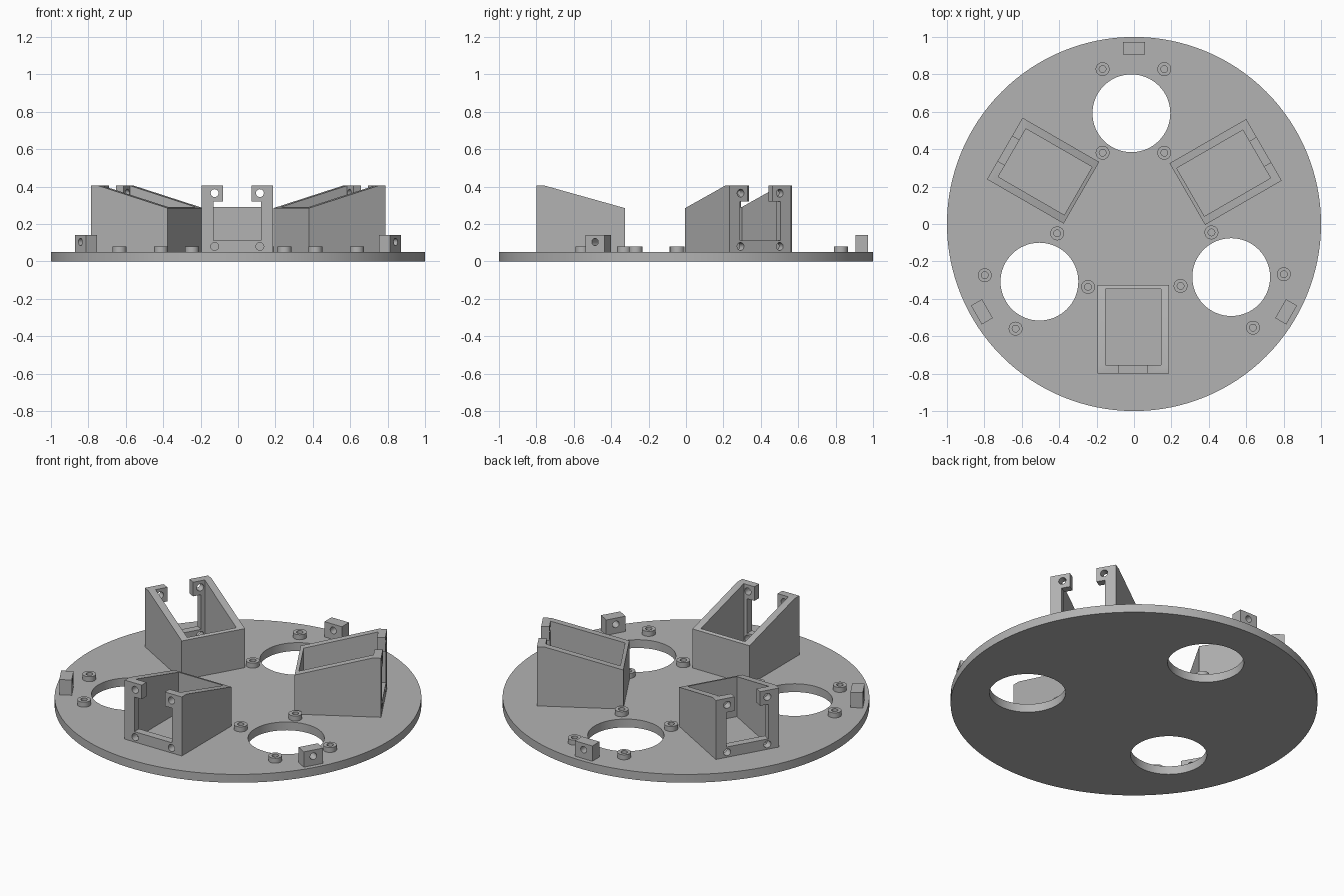
import bpy, bmesh, math
from mathutils import Matrix, Vector

if "Cube" in bpy.data.objects:
    bpy.data.objects.remove(bpy.data.objects["Cube"], do_unlink=True)

grey = bpy.data.materials.new("plain grey")
grey.use_nodes = True
colour = (0.45, 0.45, 0.45, 1)
grey.diffuse_color = colour
grey.node_tree.nodes["Principled BSDF"].inputs["Base Color"].default_value = colour

BASE_TOP = 0.05


def make_object(name, bm):
    bmesh.ops.recalc_face_normals(bm, faces=bm.faces)
    mesh = bpy.data.meshes.new(name)
    bm.to_mesh(mesh)
    bm.free()
    mesh.materials.append(grey)
    ob = bpy.data.objects.new(name, mesh)
    bpy.context.collection.objects.link(ob)
    return ob


def block(name, low, high):
    low, high = Vector(low), Vector(high)
    bm = bmesh.new()
    bmesh.ops.create_cube(bm, size=1)
    bmesh.ops.scale(bm, vec=high - low, verts=bm.verts)
    bmesh.ops.translate(bm, vec=(low + high) / 2, verts=bm.verts)
    return make_object(name, bm)


def cylinder(name, centre, radius, length, sides=32, along_y=False):
    bm = bmesh.new()
    bmesh.ops.create_cone(bm, cap_ends=True, segments=sides,
                          radius1=radius, radius2=radius, depth=length)
    if along_y:
        bmesh.ops.rotate(bm, matrix=Matrix.Rotation(math.pi / 2, 3, 'X'), verts=bm.verts)
    bmesh.ops.translate(bm, vec=centre, verts=bm.verts)
    return make_object(name, bm)


def side_profile(name, points, x0, x1):
    bm = bmesh.new()
    face = bm.faces.new([bm.verts.new((x0, y, z)) for y, z in points])
    ext = bmesh.ops.extrude_face_region(bm, geom=[face])
    moved = [g for g in ext["geom"] if isinstance(g, bmesh.types.BMVert)]
    bmesh.ops.translate(bm, vec=(x1 - x0, 0, 0), verts=moved)
    return make_object(name, bm)


def cut(ob, cutters):
    # Subtract every cutter, then discard it
    bpy.context.view_layer.objects.active = ob
    for cutter in cutters:
        mod = ob.modifiers.new("cut", 'BOOLEAN')
        mod.operation, mod.solver, mod.object = 'DIFFERENCE', 'EXACT', cutter
        bpy.ops.object.modifier_apply(modifier=mod.name)
        bpy.data.objects.remove(cutter, do_unlink=True)


def smooth(ob):
    bpy.ops.object.select_all(action='DESELECT')
    ob.select_set(True)
    bpy.context.view_layer.objects.active = ob
    bpy.ops.object.shade_smooth_by_angle(angle=math.radians(30))


def three_times(ob):
    # Repeat a part around the disc
    smooth(ob)
    base = ob.name
    ob.name = base + "_1"
    for i in (1, 2):
        twin = ob.copy()
        twin.name = f"{base}_{i + 1}"
        twin.rotation_euler.z = i * math.tau / 3
        bpy.context.collection.objects.link(twin)


# Base disc with three large round openings
disc = cylinder("base_disc", (0, 0, BASE_TOP / 2), 1, BASE_TOP, sides=128)
openings = []
for i in range(3):
    centre = Matrix.Rotation(i * math.tau / 3, 3, 'Z') @ Vector((-0.014, 0.592, 0))
    openings.append(cylinder("opening_cutter", centre, 0.208, 0.4, sides=64))
cut(disc, openings)
smooth(disc)

# Sloped sensor housing, open at the top and front
MID = -0.004
housing = side_profile("sensor_housing", [
    (-0.8, BASE_TOP), (-0.8, 0.405), (-0.755, 0.405), (-0.327, 0.285), (-0.327, BASE_TOP)],
    MID - 0.19, MID + 0.19)
cutters = [
    block("cavity", (MID - 0.148, -0.755, 0), (MID + 0.148, -0.347, 0.6)),
    block("window", (MID - 0.126, -0.9, 0.112), (MID + 0.126, -0.7, 0.32)),
    block("top_gap", (MID - 0.077, -0.9, 0.3), (MID + 0.077, -0.7, 0.6)),
]
for side in (-1, 1):
    for z in (0.365, 0.08):
        cutters.append(cylinder("screw_hole", (MID + side * 0.121, -0.8, z),
                                0.021, 0.11, sides=24, along_y=True))
cut(housing, cutters)
three_times(housing)

# Hollow standoffs around each opening
for x in (-0.168, 0.162):
    for y in (0.828, 0.381):
        post = cylinder("standoff", (x, y, 0.065), 0.037, 0.03)
        cut(post, [cylinder("bore", (x, y, 0.065), 0.018, 0.1)])
        three_times(post)

# Drilled tabs at the rim
tab = block("rim_tab", (-0.058, 0.905, BASE_TOP), (0.058, 0.973, 0.142))
cut(tab, [cylinder("tab_hole", (0, 0.94, 0.104), 0.02, 0.2, sides=24, along_y=True)])
three_times(tab)
